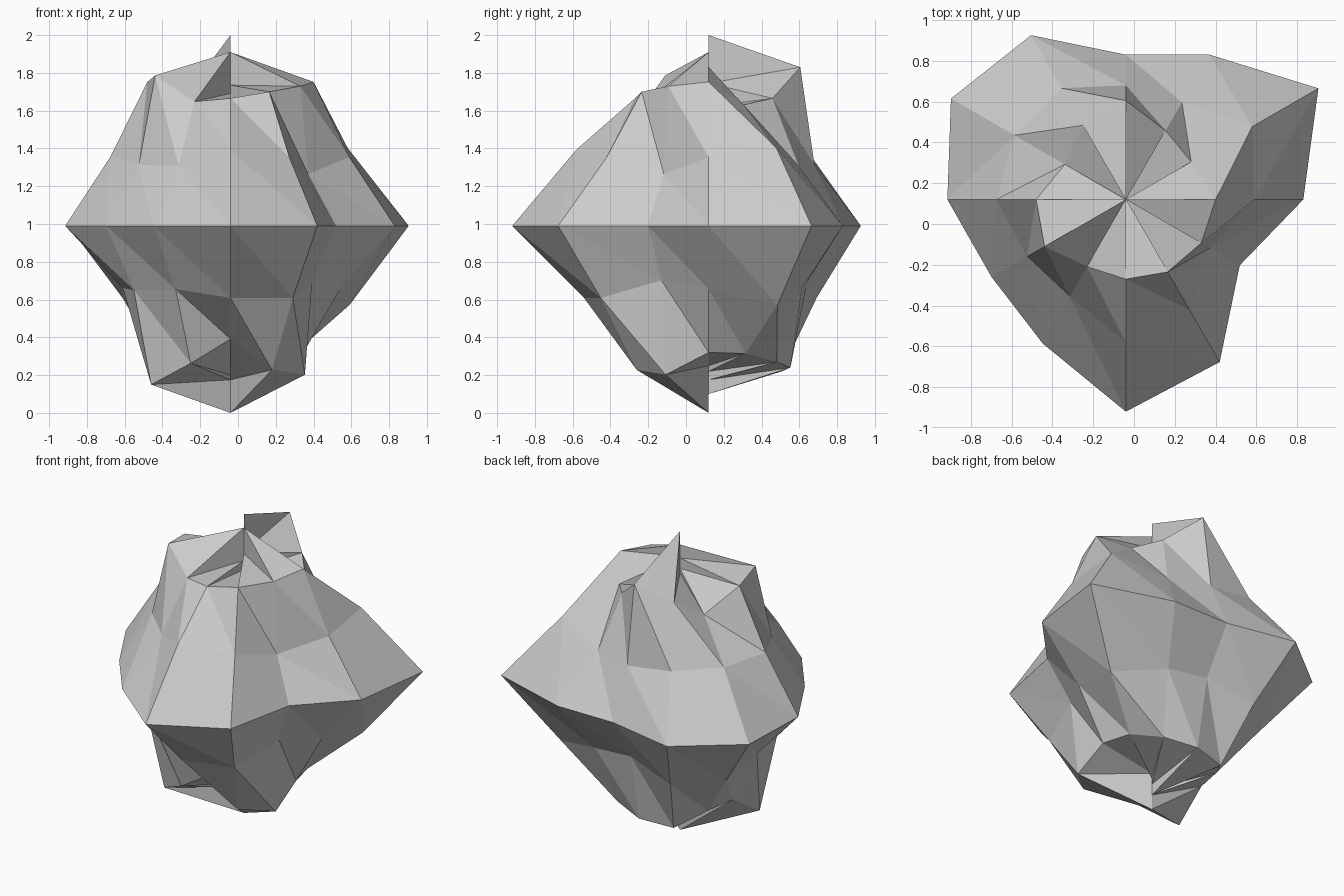
import bpy, bmesh
from math import sin, cos, tan, radians

# Faceted boulder: a 12 x 6 globe grid whose points are pushed in and out.
CX, CY, CZ = -0.04, 0.12, 0.99
N = 12

# Distance from the vertical axis, every 30 degrees from +x, for each latitude
rings = [
    (60, [.44, .37, .39, .485, .42, .345, .44, .46, .38, .39, .41, .427]),
    (30, [.63, .716, .55, .56, .63, .63, .635, .56, .55, .70, .625, .475]),
    (0, [.87, 1.09, .82, .71, .93, .99, .875, .76, .815, 1.04, .92, .645]),
    (-30, [.58, .727, .57, .52, .66, .66, .57, .59, .58, .66, .66, .50]),
    (-60, [.387, .39, .416, .433, .445, .40, .394, .485, .42, .346, .44, .455]),
]
# Uneven heights of the crumpled top and bottom poles
top = [1.83, 1.62, 1.745, 2.0, 1.72, 1.75, 1.82, 1.91, 1.69, 1.63, 1.735, 1.91]
bottom = [.25, .25, .22, .175, .10, .14, .10, 0, .175, .20, .175, 0]

bm = bmesh.new()


def pole(heights):
    return [bm.verts.new((CX, CY, z)) for z in heights]


def ring(lat, radii):
    return [bm.verts.new((CX + r * cos(radians(30 * i)),
                          CY + r * sin(radians(30 * i)),
                          CZ + r * tan(radians(lat)))) for i, r in enumerate(radii)]


rows = [pole(top)] + [ring(*r) for r in rings] + [pole(bottom)]

# Two triangles per grid cell
for upper, lower in zip(rows, rows[1:]):
    for i in range(N):
        j = (i + 1) % N
        bm.faces.new((upper[i], lower[i], lower[j]))
        bm.faces.new((upper[i], lower[j], upper[j]))

mesh = bpy.data.meshes.new("boulder")
bm.to_mesh(mesh)
bm.free()
bpy.context.collection.objects.link(bpy.data.objects.new("boulder", mesh))
